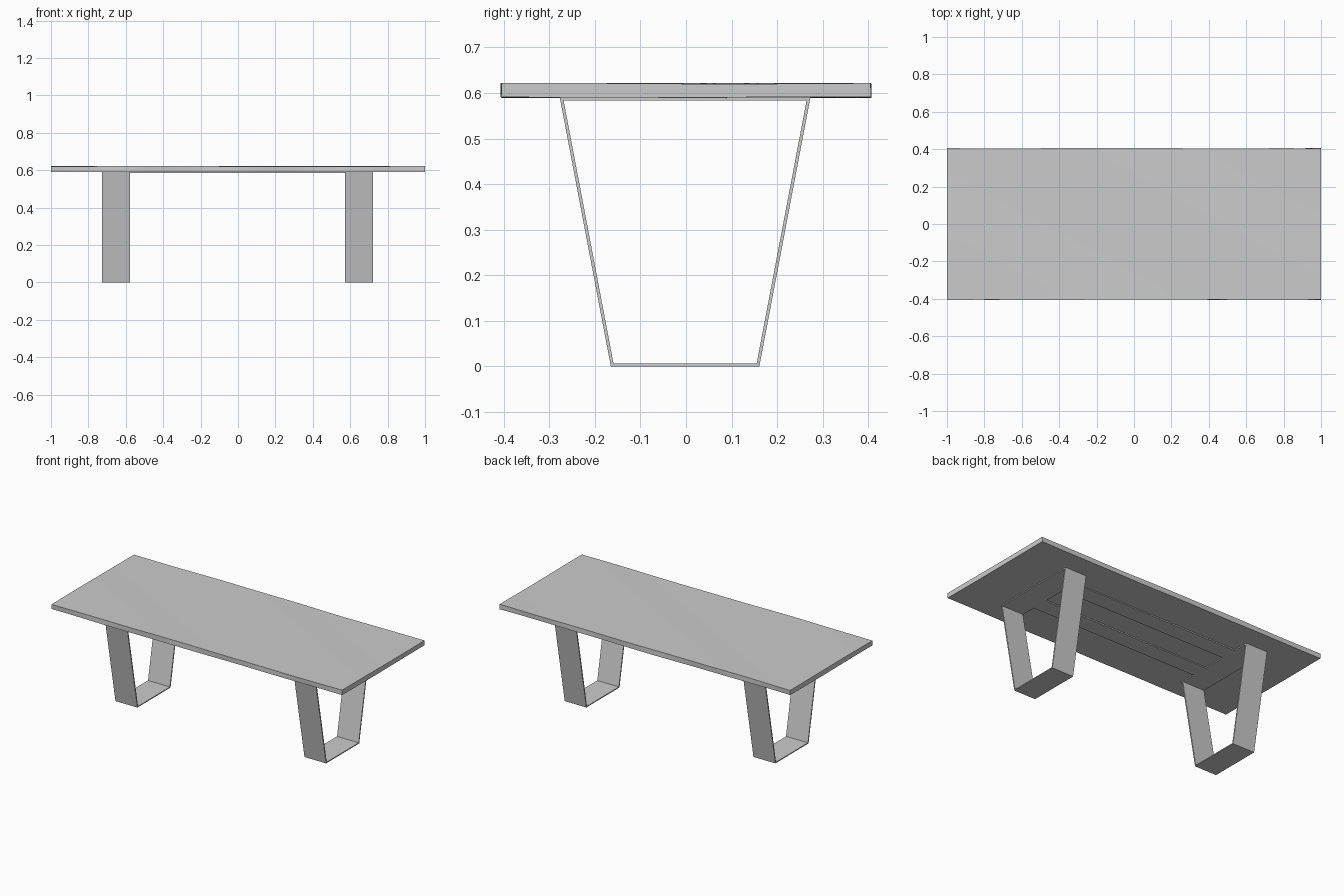
import bpy, bmesh, math

if "Cube" in bpy.data.objects:
    bpy.data.objects.remove(bpy.data.objects["Cube"])

def make_object(name, bm):
    bmesh.ops.recalc_face_normals(bm, faces=bm.faces[:])
    mesh = bpy.data.meshes.new(name)
    bm.to_mesh(mesh)
    bm.free()
    obj = bpy.data.objects.new(name, mesh)
    bpy.context.collection.objects.link(obj)
    return obj

def box(name, x0, x1, y0, y1, z0, z1):
    bm = bmesh.new()
    bmesh.ops.create_cube(bm, size=1)
    for v in bm.verts:
        v.co = ((x0 + x1) / 2 + v.co.x * (x1 - x0),
                (y0 + y1) / 2 + v.co.y * (y1 - y0),
                (z0 + z1) / 2 + v.co.z * (z1 - z0))
    return make_object(name, bm)

# Wooden slab: a gridded board with very slightly uneven natural edges
def tabletop():
    bm = bmesh.new()
    bmesh.ops.create_grid(bm, x_segments=32, y_segments=10, size=1)
    top = bm.faces[:]
    ext = bmesh.ops.extrude_face_region(bm, geom=top, use_keep_orig=True)
    lower = {v for v in ext["geom"] if isinstance(v, bmesh.types.BMVert)}
    for v in bm.verts:
        x, t = v.co.x, v.co.y
        low = v in lower
        wobble = 0.0015 * math.sin(5 * x + 2 * t) + 0.001 * math.sin(11 * x + (2 if low else 0))
        y = t * (0.405 + wobble)
        lift = 0.001 * math.sin(4 * x + 3 * t + (1.5 if low else 0))
        v.co = (x, y, (0.5905 if low else 0.621) + lift)
    obj = make_object("tabletop", bm)
    bpy.ops.object.select_all(action='DESELECT')
    obj.select_set(True)
    bpy.context.view_layer.objects.active = obj
    bpy.ops.object.shade_smooth_by_angle(angle=math.radians(30))

# Tapered flat-bar frame: outer and inner trapezoids bridged and given width
def leg_frame(name, x0, x1):
    outer = [(-0.163, 0), (0.163, 0), (0.275, 0.59), (-0.275, 0.59)]
    inner = [(-0.157, 0.006), (0.157, 0.006), (0.2667, 0.584), (-0.2667, 0.584)]
    bm = bmesh.new()
    rings = [[bm.verts.new((x, y - 0.002, z)) for y, z in pts]
             for x, pts in ((x0, outer), (x1, outer), (x1, inner), (x0, inner))]
    for r in range(4):
        a, b = rings[r], rings[(r + 1) % 4]
        for i in range(4):
            j = (i + 1) % 4
            bm.faces.new((a[i], a[j], b[j], b[i]))
    make_object(name, bm)

tabletop()
leg_frame("right_leg_frame", 0.573, 0.722)
leg_frame("left_leg_frame", -0.728, -0.577)

# Flat steel rails joining the frames under the slab
for label, y in (("front", -0.125), ("back", 0.125)):
    box(label + "_rail", -0.577, 0.573, y - 0.052, y + 0.052, 0.584, 0.591)
